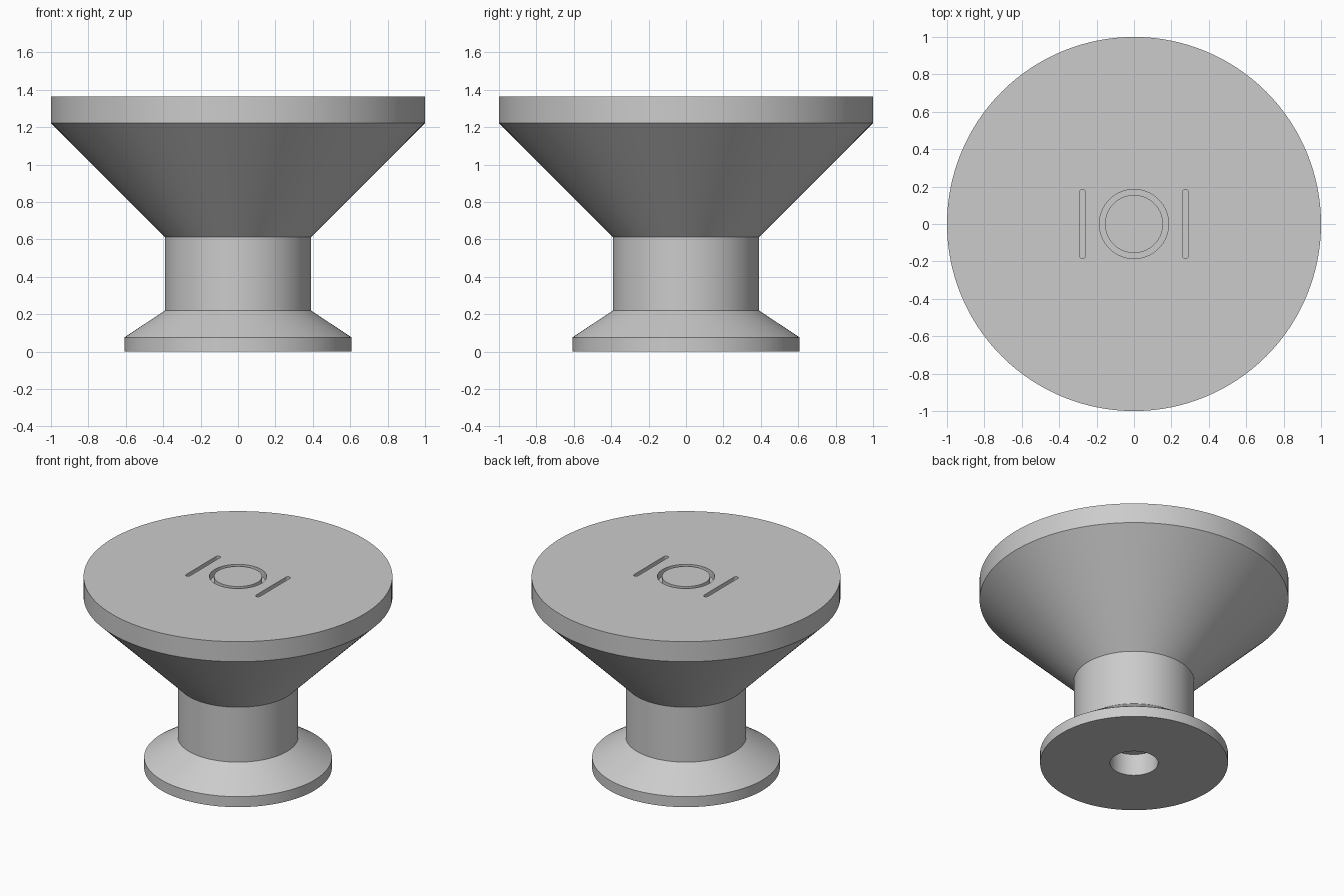
import bpy
import bmesh
import math

cube = bpy.data.objects.get("Cube")
if cube:
    bpy.data.objects.remove(cube, do_unlink=True)

TOP = 1.365
GROOVE = 0.05
RING_IN, RING_OUT = 0.155, 0.185

grey = bpy.data.materials.new("light_grey")
grey.use_nodes = True
COLOUR = (0.6, 0.6, 0.6, 1)
grey.diffuse_color = COLOUR
grey.node_tree.nodes["Principled BSDF"].inputs["Base Color"].default_value = COLOUR


def add_object(name, bm):
    bmesh.ops.recalc_face_normals(bm, faces=bm.faces)
    mesh = bpy.data.meshes.new(name)
    bm.to_mesh(mesh)
    bm.free()
    mesh.materials.append(grey)
    obj = bpy.data.objects.new(name, mesh)
    bpy.context.collection.objects.link(obj)
    return obj


def lathe(name, profile, steps=128):
    bm = bmesh.new()
    verts = [bm.verts.new((r, 0, z)) for r, z in profile]
    edges = [bm.edges.new(pair) for pair in zip(verts, verts[1:])]
    bmesh.ops.spin(bm, geom=verts + edges, cent=(0, 0, 0), axis=(0, 0, 1),
                   angle=math.tau, steps=steps)
    bmesh.ops.remove_doubles(bm, verts=bm.verts, dist=0.0001)
    return add_object(name, bm)


def slot_cutter(name, x, radius, half_length, bottom, height, arc=12):
    # Upright prism with rounded ends, running along y
    bm = bmesh.new()
    outline = []
    for side in (1, -1):
        for i in range(arc + 1):
            a = math.pi * i / arc
            outline.append(bm.verts.new((x + side * radius * math.cos(a),
                                         side * (half_length - radius + radius * math.sin(a)),
                                         bottom)))
    face = bm.faces.new(outline)
    result = bmesh.ops.extrude_face_region(bm, geom=[face], use_keep_orig=True)
    moved = [v for v in result["geom"] if isinstance(v, bmesh.types.BMVert)]
    bmesh.ops.translate(bm, verts=moved, vec=(0, 0, height))
    obj = add_object(name, bm)
    obj.hide_render = True
    return obj


# Turned body: blind hole underneath, foot, neck, flared head, ring groove on top
knob = lathe("knob", [
    (0, 0.155), (0.156, 0.155), (0.156, 0),
    (0.608, 0), (0.608, 0.075), (0.39, 0.22),
    (0.39, 0.612), (1, 1.222), (1, TOP),
    (RING_OUT, TOP), (RING_OUT, TOP - GROOVE),
    (RING_IN, TOP - GROOVE), (RING_IN, TOP), (0, TOP),
])

# Two slots beside the ring
bpy.context.view_layer.objects.active = knob
knob.select_set(True)
for side, label in ((1, "left"), (-1, "right")):
    cutter = slot_cutter(label + "_slot_cutter", side * 0.276, 0.016, 0.185,
                         TOP - GROOVE, 0.2)
    cut = knob.modifiers.new(label + "_slot", "BOOLEAN")
    cut.operation = "DIFFERENCE"
    cut.solver = "EXACT"
    cut.object = cutter
    bpy.ops.object.modifier_apply(modifier=cut.name)
    bpy.data.objects.remove(cutter, do_unlink=True)

bpy.ops.object.shade_smooth_by_angle(angle=math.radians(25))
